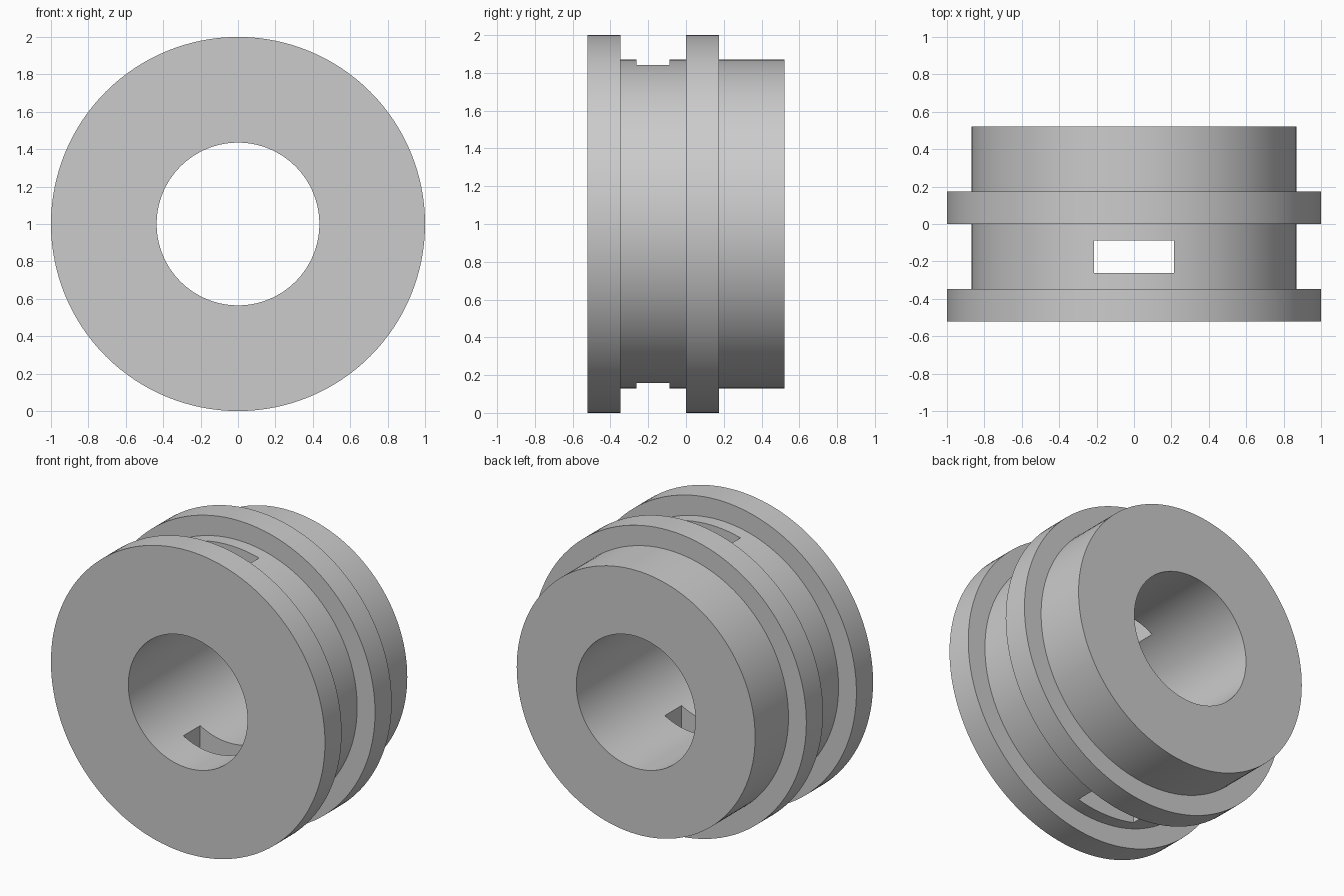
import bpy
import bmesh
import math
from mathutils import Matrix

if "Cube" in bpy.data.objects:
    bpy.data.objects.remove(bpy.data.objects["Cube"], do_unlink=True)

SEGMENTS = 128
BORE, BODY, FLANGE = 0.435, 0.87, 1.0
HALF = 0.522
CENTRE_Z = 1.0

grey = bpy.data.materials.new("light grey")
grey.use_nodes = True
colour = (0.6, 0.6, 0.6, 1.0)
grey.diffuse_color = colour
grey.node_tree.nodes["Principled BSDF"].inputs["Base Color"].default_value = colour


def add_object(name, bm):
    bmesh.ops.recalc_face_normals(bm, faces=bm.faces)
    mesh = bpy.data.meshes.new(name)
    bm.to_mesh(mesh)
    bm.free()
    mesh.materials.append(grey)
    obj = bpy.data.objects.new(name, mesh)
    bpy.context.collection.objects.link(obj)
    return obj


# Flanged sleeve: closed (radius, y) profile turned about the y axis
profile = [
    (BORE, -HALF), (FLANGE, -HALF), (FLANGE, -0.348), (BODY, -0.348),
    (BODY, 0.0), (FLANGE, 0.0), (FLANGE, 0.174), (BODY, 0.174),
    (BODY, HALF), (BORE, HALF),
]
bm = bmesh.new()
verts = [bm.verts.new((0, y, CENTRE_Z + r)) for r, y in profile]
edges = [bm.edges.new((a, b)) for a, b in zip(verts, verts[1:] + verts[:1])]
bmesh.ops.spin(bm, geom=verts + edges, cent=(0, 0, CENTRE_Z), axis=(0, 1, 0),
               angle=math.tau, steps=SEGMENTS, use_duplicate=False)
bmesh.ops.remove_doubles(bm, verts=bm.verts, dist=0.0001)
sleeve = add_object("flanged_sleeve", bm)

# Rectangular slot through the top and bottom walls of the groove
bm = bmesh.new()
bmesh.ops.create_cube(bm, size=1.0, matrix=Matrix.Translation((0, -0.174, CENTRE_Z))
                      @ Matrix.Diagonal((0.43, 0.174, 2.4, 1)))
cutter = add_object("slot_cutter", bm)
cutter.hide_render = True

slot = sleeve.modifiers.new("slot", "BOOLEAN")
slot.operation = "DIFFERENCE"
slot.solver = "EXACT"
slot.object = cutter

bpy.ops.object.select_all(action="DESELECT")
sleeve.select_set(True)
bpy.context.view_layer.objects.active = sleeve
bpy.ops.object.modifier_apply(modifier=slot.name)
bpy.data.objects.remove(cutter, do_unlink=True)
bpy.ops.object.shade_smooth_by_angle(angle=math.radians(30))
